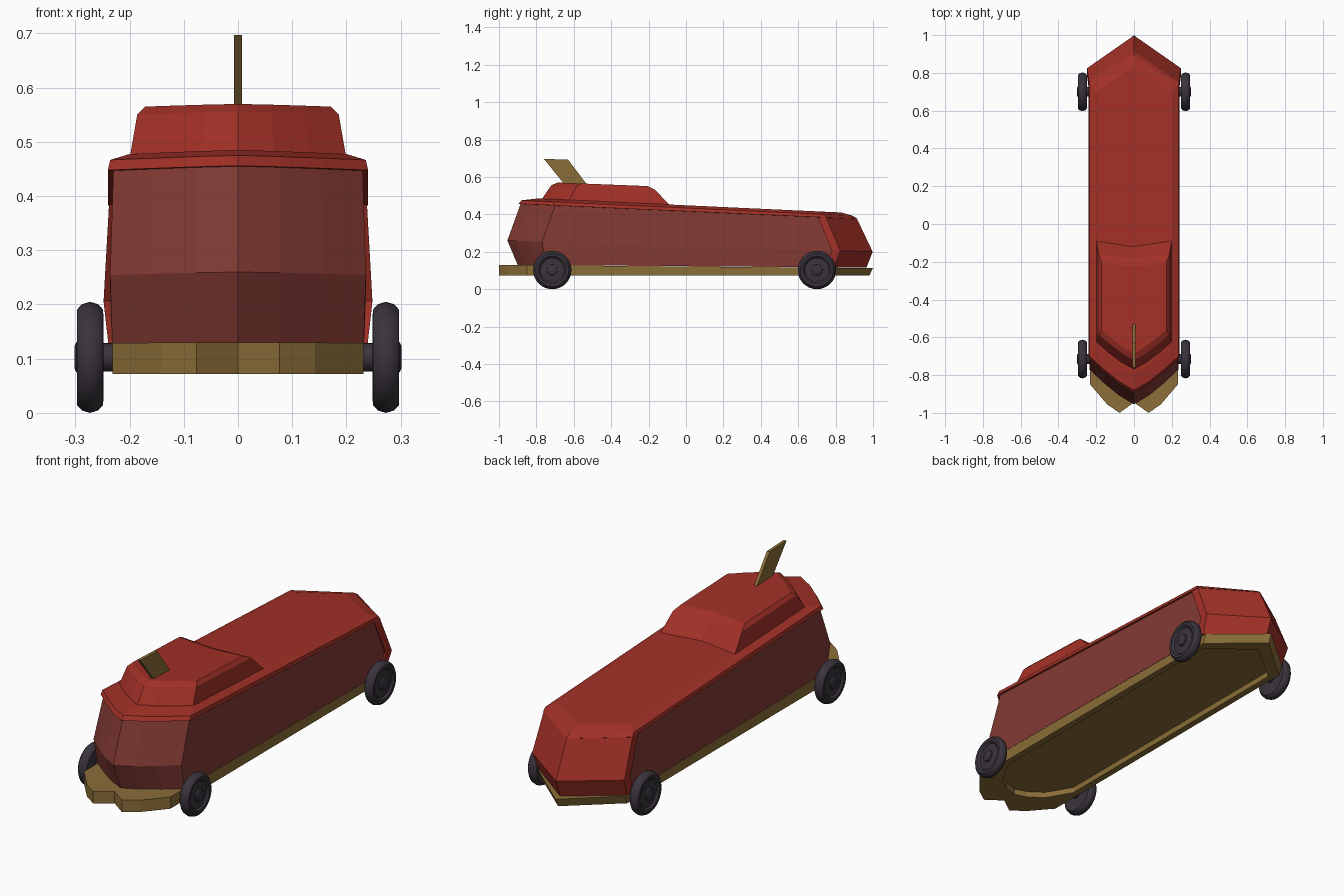
import bpy, bmesh, math

cube = bpy.data.objects.get("Cube")
if cube:
    bpy.data.objects.remove(cube, do_unlink=True)


def material(name, rgb):
    m = bpy.data.materials.new(name)
    m.use_nodes = True
    m.diffuse_color = (*rgb, 1)
    m.node_tree.nodes["Principled BSDF"].inputs["Base Color"].default_value = (*rgb, 1)
    return m


RED = material("bright red", (0.36, 0.03, 0.02))
DULL = material("dull red", (0.23, 0.043, 0.034))
GOLD = material("dark gold", (0.26, 0.155, 0.04))
DARK = material("charcoal", (0.042, 0.034, 0.046))


def loft(name, rings, mats, rule=None):
    """Skin a stack of equal rings and cap both ends; rule(layer, segment) picks the material."""
    bm = bmesh.new()
    rows = [[bm.verts.new(p) for p in ring] for ring in rings]
    n = len(rows[0])
    for layer, (a, b) in enumerate(zip(rows, rows[1:])):
        for i in range(n):
            j = (i + 1) % n
            face = bm.faces.new((a[i], a[j], b[j], b[i]))
            face.material_index = rule(layer, i) if rule else 0
    bm.faces.new(rows[0])
    bm.faces.new(rows[-1])
    bmesh.ops.recalc_face_normals(bm, faces=bm.faces)
    mesh = bpy.data.meshes.new(name)
    bm.to_mesh(mesh)
    bm.free()
    for m in mats:
        mesh.materials.append(m)
    obj = bpy.data.objects.new(name, mesh)
    bpy.context.collection.objects.link(obj)
    return obj


def mirrored(half):
    """Close a half outline that starts and ends on the centre line."""
    return half + [(-x, y, z) for x, y, z in half[-2:0:-1]]


STEPS = 3


def outline(w, front, front_corner, rear_corner, rear, z_front, z_rear, pillar=None):
    """Plan outline with a bowed nose, straight sides and a pointed tail on a sloping plane."""
    half = []
    for i in range(STEPS + 1):
        t = i / STEPS
        half.append((w * t, front + (front_corner - front) * t ** 1.25))
    if pillar is not None:
        half.append((w, rear_corner - 0.04))
        half.append((w + pillar, rear_corner - 0.045))
        w += pillar
    half.append((w, rear_corner))
    half.append((0, rear))
    slope = (z_rear - z_front) / (rear - front)
    return mirrored([(x, y, z_front + slope * (y - front)) for x, y in half])


# Body: walls, overhanging belt and roof; tail pillars and tail are bright
body_rings = [
    outline(0.232, -0.90, -0.745, 0.79, 0.965, 0.13, 0.115, 0.006),
    outline(0.236, -0.955, -0.77, 0.825, 0.998, 0.26, 0.20, 0.012),
    outline(0.230, -0.885, -0.70, 0.75, 0.915, 0.455, 0.375, 0.008),
    outline(0.240, -0.895, -0.71, 0.75, 0.917, 0.456, 0.376, 0),
    outline(0.236, -0.88, -0.70, 0.74, 0.89, 0.475, 0.393, 0),
    outline(0.200, -0.79, -0.63, 0.70, 0.83, 0.485, 0.41, 0),
]
count = len(body_rings[0])


def wall_rule(layer, seg):
    seg = min(seg, count - 1 - seg)
    return 1 if layer < 2 and seg <= STEPS else 0


loft("body", body_rings, [RED, DULL], wall_rule)

# Raised cab on the roof
loft("cab", [
    outline(0.200, -0.775, -0.63, -0.085, -0.115, 0.475, 0.448),
    outline(0.186, -0.72, -0.585, -0.165, -0.18, 0.556, 0.532),
    outline(0.171, -0.685, -0.56, -0.205, -0.225, 0.57, 0.552),
], [RED])

# Swept fin on the cab
fin_side = [(-0.76, 0.697), (-0.63, 0.692), (-0.53, 0.56), (-0.65, 0.56)]
loft("roof_fin", [[(x, y, z) for y, z in fin_side] for x in (-0.0075, 0.0075)], [GOLD])

# Chassis with notched bumper and recessed underside
plan = [(0, -0.945), (0.077, -1), (0.142, -0.955), (0.232, -0.85), (0.232, 0.80), (0, 1)]
under = [(0, -0.87), (0.06, -0.85), (0.13, -0.80), (0.2, -0.68), (0.2, 0.74), (0, 0.9)]


def top_z(y):
    return 0.1215 - 0.0085 * y


loft("chassis", [
    mirrored([(x, y, top_z(y)) for x, y in plan]),
    mirrored([(x, y - 0.02 * (y > 0), 0.072) for x, y in plan]),
    mirrored([(x, y, 0.072) for x, y in under]),
    mirrored([(x, y, 0.10) for x, y in under]),
], [GOLD])

# Wheels with rounded tyres, dished sides, hubs and axle stubs: (x, radius)
tyre = [(0.302, 0.02), (0.298, 0.028), (0.29, 0.029), (0.287, 0.064), (0.296, 0.074),
        (0.297, 0.088), (0.288, 0.098), (0.273, 0.1025), (0.258, 0.098), (0.249, 0.088),
        (0.248, 0.07), (0.25, 0.026), (0.21, 0.026)]
SIDES = 32
for side, label in ((1, "left"), (-1, "right")):
    for y, end in ((-0.715, "front"), (0.70, "rear")):
        rings = []
        for x, r in tyre:
            angles = [math.tau * k / SIDES for k in range(SIDES)]
            rings.append([(side * x, y + r * math.cos(a), 0.1025 + r * math.sin(a))
                          for a in angles])
        wheel = loft(f"{end}_{label}_wheel", rings, [DARK])
        bpy.ops.object.select_all(action="DESELECT")
        wheel.select_set(True)
        bpy.context.view_layer.objects.active = wheel
        bpy.ops.object.shade_smooth_by_angle(angle=math.radians(35))
